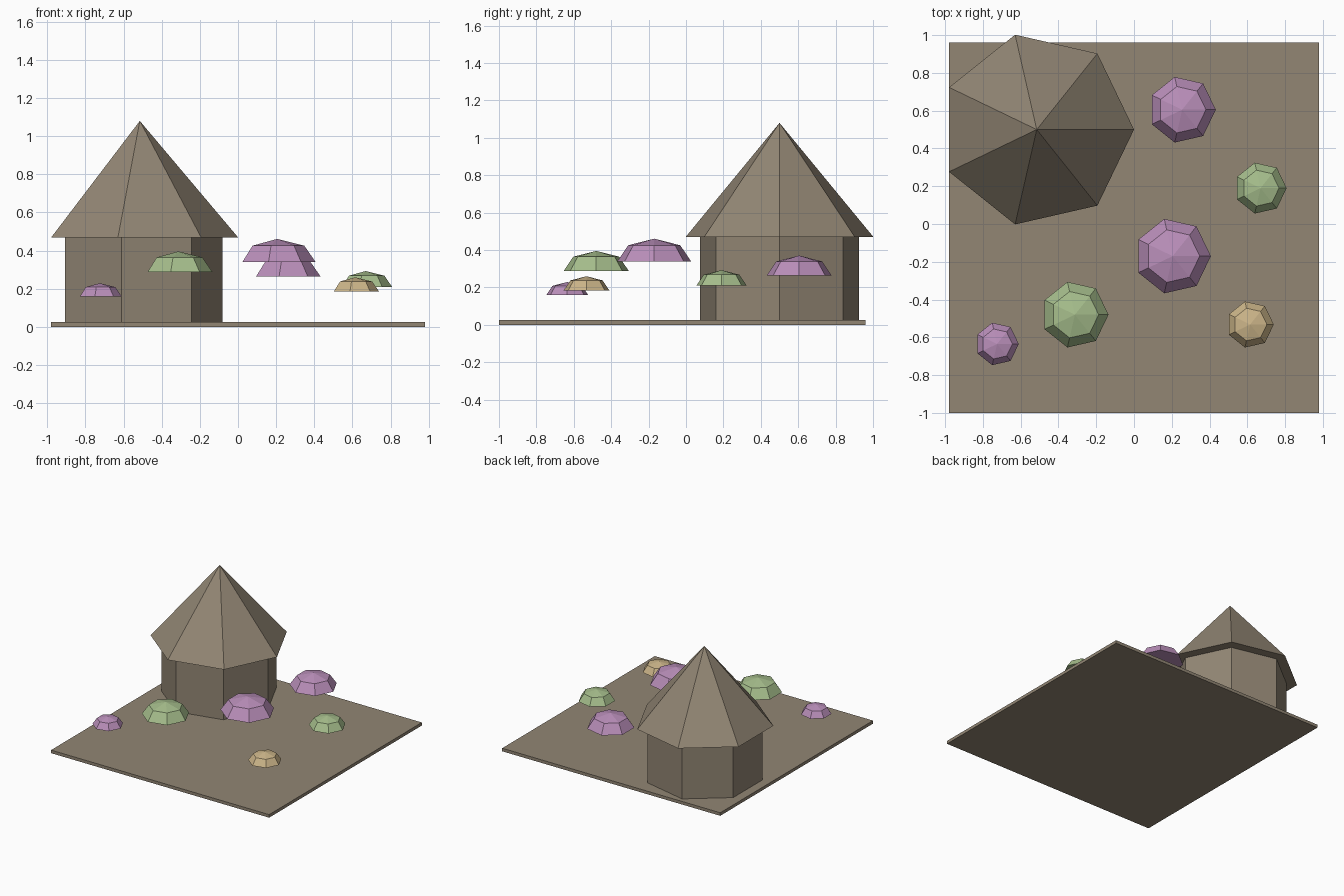
import bpy, bmesh, math

if "Cube" in bpy.data.objects:
    bpy.data.objects.remove(bpy.data.objects["Cube"])

SIDES = 7


def material(name, rgb):
    # sRGB bytes to linear diffuse colour
    lin = [((c / 255 + 0.055) / 1.055) ** 2.4 for c in rgb]
    m = bpy.data.materials.new(name)
    m.diffuse_color = (*lin, 1)
    m.use_nodes = True
    m.node_tree.nodes["Principled BSDF"].inputs["Base Color"].default_value = m.diffuse_color
    return m


STONE = material("stone brown", (146, 134, 116))
PURPLE = material("mushroom purple", (186, 143, 186))
GREEN = material("mushroom green", (166, 190, 140))
TAN = material("mushroom tan", (204, 181, 137))


def lathe(name, x, y, rings, mat, apex=None):
    """Closed seven-sided solid from (radius, z) rings, optionally ending in a point."""
    bm = bmesh.new()
    loops = []
    for r, z in rings:
        loops.append([bm.verts.new((r * math.cos(math.tau * i / SIDES),
                                    r * math.sin(math.tau * i / SIDES), z))
                      for i in range(SIDES)])
    bm.faces.new(loops[0][::-1])
    for a, b in zip(loops, loops[1:]):
        for i in range(SIDES):
            j = (i + 1) % SIDES
            bm.faces.new((a[i], a[j], b[j], b[i]))
    top = loops[-1]
    if apex is None:
        bm.faces.new(top)
    else:
        tip = bm.verts.new((0, 0, apex))
        for i in range(SIDES):
            bm.faces.new((top[i], top[(i + 1) % SIDES], tip))
    mesh = bpy.data.meshes.new(name)
    bm.to_mesh(mesh)
    bm.free()
    mesh.materials.append(mat)
    ob = bpy.data.objects.new(name, mesh)
    ob.location = (x, y, 0)
    bpy.context.collection.objects.link(ob)
    return ob


# Ground slab
bpy.ops.mesh.primitive_cube_add(size=1, location=(0, -0.02, 0.0125))
ground = bpy.context.object
ground.name = "ground_slab"
ground.scale = (1.96, 1.96, 0.025)
ground.data.materials.append(STONE)

# Hut: walls and pointed roof
lathe("hut_walls", -0.515, 0.5, [(0.435, 0.025), (0.435, 0.47)], STONE)
lathe("hut_roof", -0.515, 0.5, [(0.515, 0.47)], STONE, apex=1.08)

# Floating mushroom caps: x, y, base height, radius, colour
caps = [
    (0.205, -0.17, 0.34, 0.202, PURPLE),
    (0.255, 0.605, 0.264, 0.178, PURPLE),
    (-0.725, -0.635, 0.16, 0.115, PURPLE),
    (-0.313, -0.48, 0.289, 0.178, GREEN),
    (0.67, 0.19, 0.21, 0.138, GREEN),
    (0.615, -0.532, 0.185, 0.125, TAN),
]
s = math.sqrt(0.5)
for n, (x, y, z, r, mat) in enumerate(caps, 1):
    h = r * 0.6
    lathe(f"mushroom_cap_{n}", x, y, [(r, z), (r * s, z + h * s)], mat, apex=z + h)
